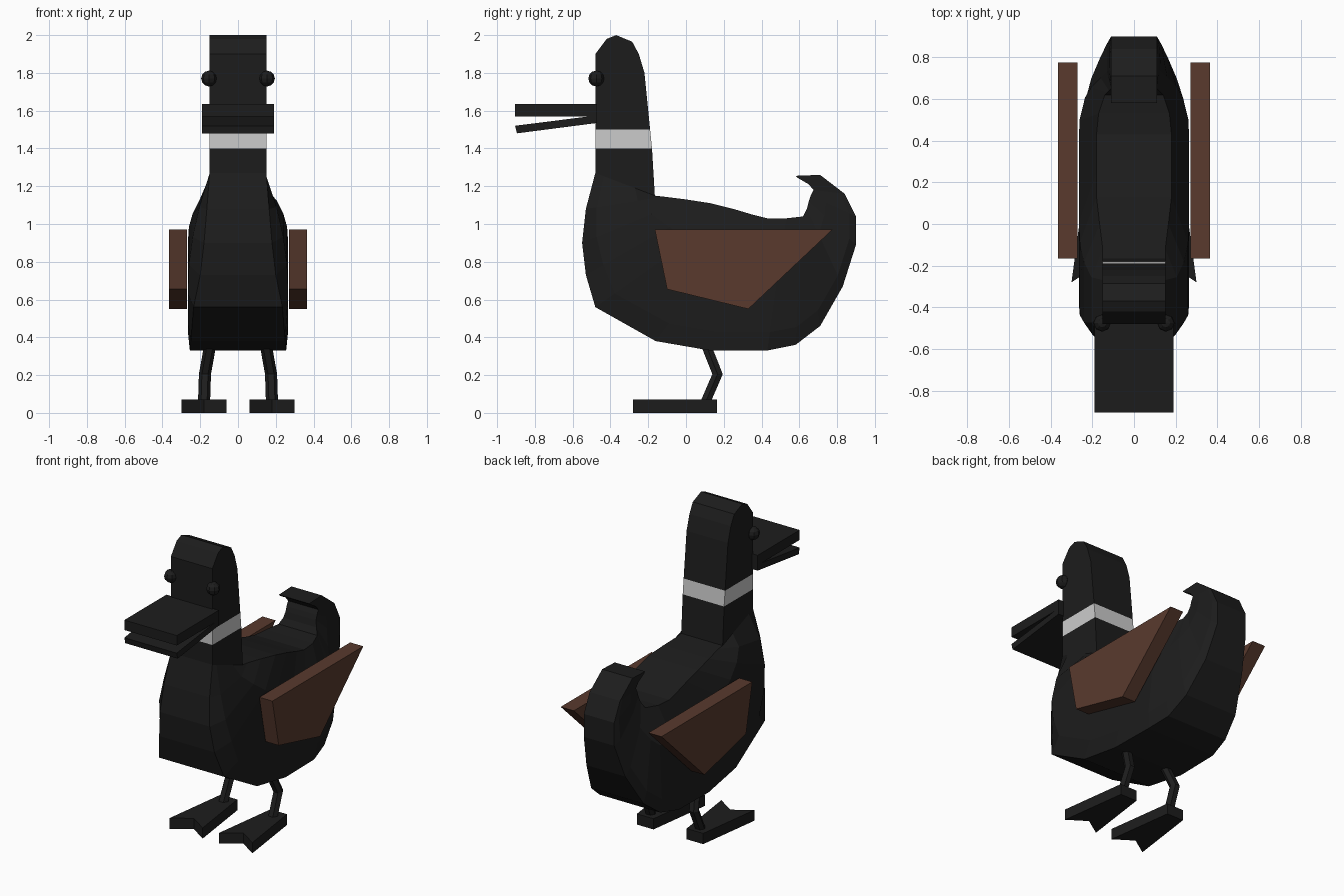
import bpy, bmesh
from math import cos, sin, pi
from mathutils import Vector

if "Cube" in bpy.data.objects:
    bpy.data.objects.remove(bpy.data.objects["Cube"])


def material(name, rgb):
    m = bpy.data.materials.new(name)
    m.diffuse_color = (*rgb, 1)
    m.use_nodes = True
    m.node_tree.nodes["Principled BSDF"].inputs["Base Color"].default_value = m.diffuse_color
    return m


BLACK = material("black", (0.012, 0.012, 0.012))
BROWN = material("brown", (0.1, 0.042, 0.027))


def loft(name, rings, mat=None):
    """Skin closed rings of equal length and cap both ends."""
    bm = bmesh.new()
    rows = [[bm.verts.new(p) for p in r] for r in rings]
    n = len(rows[0])
    for a, b in zip(rows, rows[1:]):
        for i in range(n):
            j = (i + 1) % n
            bm.faces.new((a[i], a[j], b[j], b[i]))
    bm.faces.new(rows[0])
    bm.faces.new(rows[-1])
    bmesh.ops.recalc_face_normals(bm, faces=bm.faces)
    me = bpy.data.meshes.new(name)
    bm.to_mesh(me)
    bm.free()
    ob = bpy.data.objects.new(name, me)
    bpy.context.collection.objects.link(ob)
    if mat:
        me.materials.append(mat)
    return ob


def slab(name, profile, x0, x1, mat):
    """Extrude a (y, z) side profile from x0 to x1."""
    return loft(name, [[(x, y, z) for y, z in profile] for x in (x0, x1)], mat)


def section(ty, tz, by, bz, wt=.15, wm=.15, wb=.15):
    """Eight-point section between a back point and a front/belly point."""
    t, b = Vector((0, ty, tz)), Vector((0, by, bz))
    half = [t.lerp(b, f) + Vector((w, 0, 0))
            for f, w in ((0, wt), (.33, wm), (.86, wm), (1, wb))]
    return half + [Vector((-p.x, p.y, p.z)) for p in reversed(half)]


# Head, neck ring and body, lofted from the crown down to the tail tip
head = [(-.37, 2, -.42, 1.98), (-.285, 1.965, -.48, 1.90), (-.25, 1.9, -.48, 1.83),
        (-.22, 1.8, -.48, 1.75), (-.19, 1.5, -.48, 1.5)]
ring = [(-.19, 1.5, -.48, 1.5), (-.18, 1.4, -.48, 1.4)]
body = [(-.18, 1.4, -.48, 1.4),
        (-.165, 1.15, -.48, 1.27),
        (-.12, 1.145, -.53, 1.08, .15, .205, .165),
        (0, 1.13, -.55, .9, .165, .24, .18),
        (.13, 1.11, -.53, .73, .18, .26, .2),
        (.25, 1.08, -.48, .56, .18, .265, .235),
        (.35, 1.05, -.16, .38, .18, .265, .25),
        (.43, 1.03, .13, .33, .18, .265, .255),
        (.53, 1.03, .43, .33, .17, .262, .25),
        (.62, 1.04, .58, .36, .14, .235, .22),
        (.63, 1.06, .71, .46, .13, .205, .19),
        (.64, 1.08, .83, .67, .12, .16, .14),
        (.65, 1.12, .9, .89, .11, .13, .11),
        (.66, 1.15, .9, 1.04, .11, .12, .11),
        (.675, 1.18, .84, 1.16, .11, .11, .11),
        (.65, 1.21, .71, 1.26, .11, .11, .11),
        (.59, 1.245, .58, 1.255, .11, .11, .11)]
loft("head", [section(*s) for s in head], BLACK)
loft("neck_ring", [section(*s) for s in ring])
loft("body", [section(*s) for s in body], BLACK)

# Open beak
slab("upper_beak", [(-.905, 1.57), (-.905, 1.635), (-.47, 1.635), (-.47, 1.57)], -.19, .19, BLACK)
slab("lower_beak", [(-.895, 1.48), (-.905, 1.52), (-.47, 1.575), (-.47, 1.535)], -.19, .19, BLACK)

for side, s in (("left", -1), ("right", 1)):
    # Wing plate
    slab(side + "_wing", [(-.165, .97), (.775, .97), (.33, .55), (-.1, .655)],
         s * .27, s * .365, BROWN)

    # Bent leg
    path = [(.14, .09, .40), (.175, .167, .205), (.18, .10, .05)]
    loft(side + "_leg", [[(s * (x + .032 * cos(k * pi / 3)), y + .032 * sin(k * pi / 3), z)
                          for k in range(6)] for x, y, z in path], BLACK)

    # Webbed foot with a notch in the front edge
    outline = [(.12, .165), (.06, -.28), (.18, -.2), (.30, -.28), (.24, .165)]
    loft(side + "_foot", [[(s * x, y, z) for x, y in outline] for z in (0, .07)], BLACK)

    # Eye
    bpy.ops.mesh.primitive_uv_sphere_add(segments=8, ring_count=6, radius=.042,
                                         location=(s * .153, -.475, 1.77))
    eye = bpy.context.object
    eye.name = side + "_eye"
    eye.data.materials.append(BLACK)
